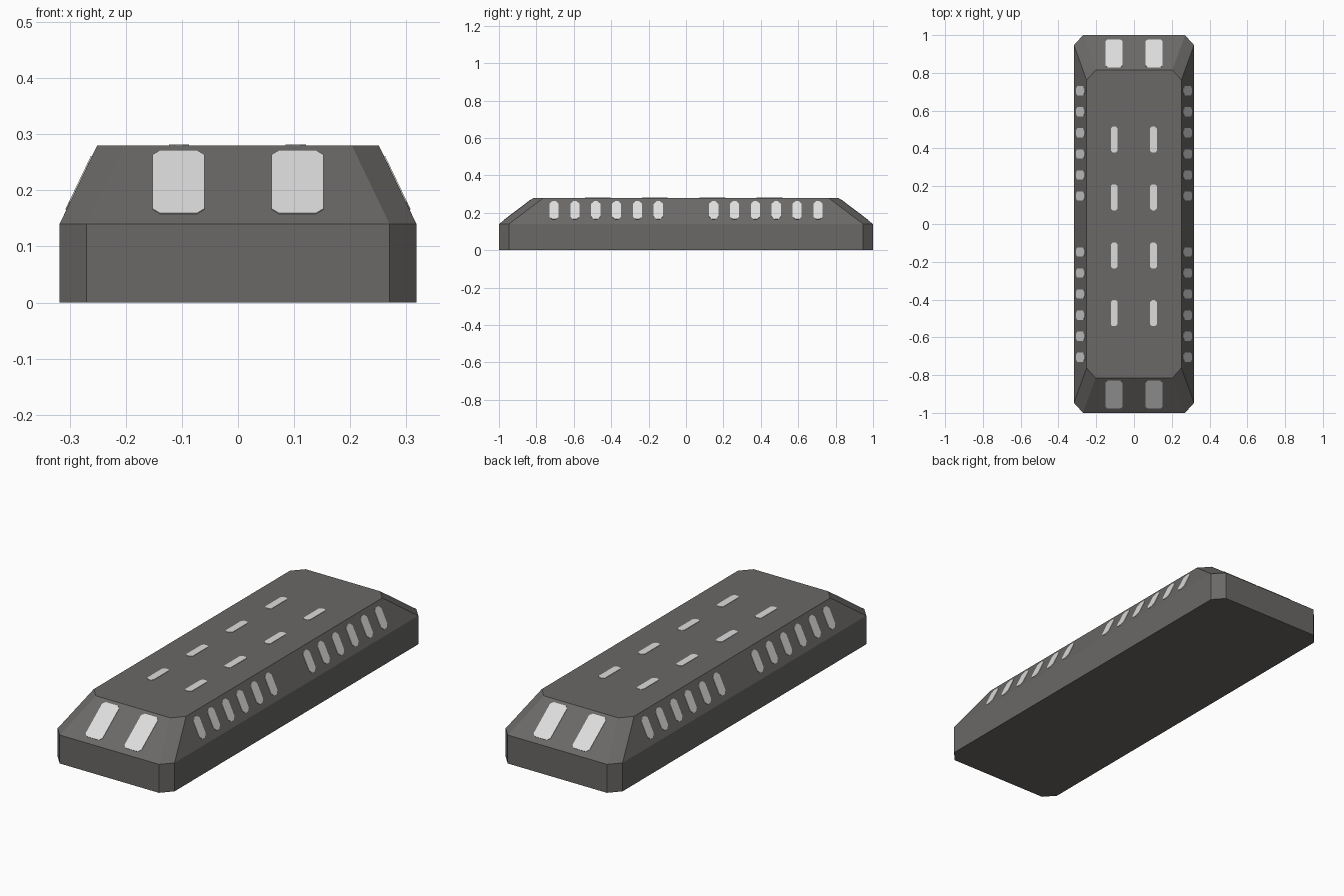
import bpy
from mathutils import Vector

if "Cube" in bpy.data.objects:
    bpy.data.objects.remove(bpy.data.objects["Cube"])


def material(name, rgb):
    m = bpy.data.materials.new(name)
    m.diffuse_color = (*rgb, 1)
    m.use_nodes = True
    m.node_tree.nodes["Principled BSDF"].inputs["Base Color"].default_value = m.diffuse_color
    return m


GREY = material("dark grey", (0.145, 0.14, 0.135))
WHITE = material("pale white", (0.72, 0.72, 0.72))


def mesh_object(name, verts, faces, mat):
    me = bpy.data.meshes.new(name)
    me.from_pydata(verts, [], faces)
    me.materials.append(mat)
    ob = bpy.data.objects.new(name, me)
    bpy.context.collection.objects.link(ob)
    return ob


def octagon(hx, hy, cx, cy):
    """Rectangle with cut corners, counter-clockwise."""
    return [(hx, -hy + cy), (hx, hy - cy), (hx - cx, hy), (-hx + cx, hy),
            (-hx, hy - cy), (-hx, -hy + cy), (-hx + cx, -hy), (hx - cx, -hy)]


# Body: three stacked cut-corner outlines
BX, BY, TX, TY, MID, TOP = 0.318, 1.0, 0.251, 0.815, 0.14, 0.28
base = octagon(BX, BY, 0.048, 0.053)
roof = octagon(TX, TY, 0.048, 0.053)
verts = [(x, y, z) for ring, z in ((base, 0), (base, MID), (roof, TOP)) for x, y in ring]
faces = [tuple(range(7, -1, -1)), tuple(range(16, 24))]
for r in (0, 8):
    for i in range(8):
        j = (i + 1) % 8
        faces.append((r + i, r + j, r + 8 + j, r + 8 + i))
mesh_object("body", verts, faces, GREY)


# Light panels: thin cut-corner plates laid on the surfaces
def panels(name, placements, w, h, cut):
    """placements: (centre, width direction, height direction)"""
    verts, faces = [], []
    outline = octagon(w / 2, h / 2, cut, cut)
    for c, u, v in placements:
        c, u, v = Vector(c), Vector(u).normalized(), Vector(v).normalized()
        n = u.cross(v)
        s = len(verts)
        for off in (-0.001, 0.002):
            verts += [c + u * a + v * b + n * off for a, b in outline]
        faces.append(tuple(range(s + 7, s - 1, -1)))
        faces.append(tuple(range(s + 8, s + 16)))
        for i in range(8):
            j = (i + 1) % 8
            faces.append((s + i, s + j, s + 8 + j, s + 8 + i))
    mesh_object(name, verts, faces, WHITE)


RISE = TOP - MID

# Two large panels on each sloped end
t = (0.214 - MID) / RISE
ends = [((x, s * (BY + (TY - BY) * t), 0.214), (-s, 0, 0), (0, s * (TY - BY), RISE))
        for s in (-1, 1) for x in (-0.106, 0.106)]
panels("end_panels", ends, 0.092, 0.186, 0.013)

# Two groups of six slots on each sloped side
t = (0.213 - MID) / RISE
sides = [((s * (BX + (TX - BX) * t), f * (0.148 + 0.1115 * i), 0.213),
          (0, s, 0), (s * (TX - BX), 0, RISE))
         for s in (-1, 1) for f in (-1, 1) for i in range(6)]
panels("side_slots", sides, 0.049, 0.106, 0.015)

# Two rows of four strips on the roof
strips = [((x, y, TOP), (1, 0, 0), (0, 1, 0))
          for x in (-0.105, 0.103) for y in (-0.472, -0.167, 0.141, 0.447)]
panels("roof_strips", strips, 0.036, 0.138, 0.01)
